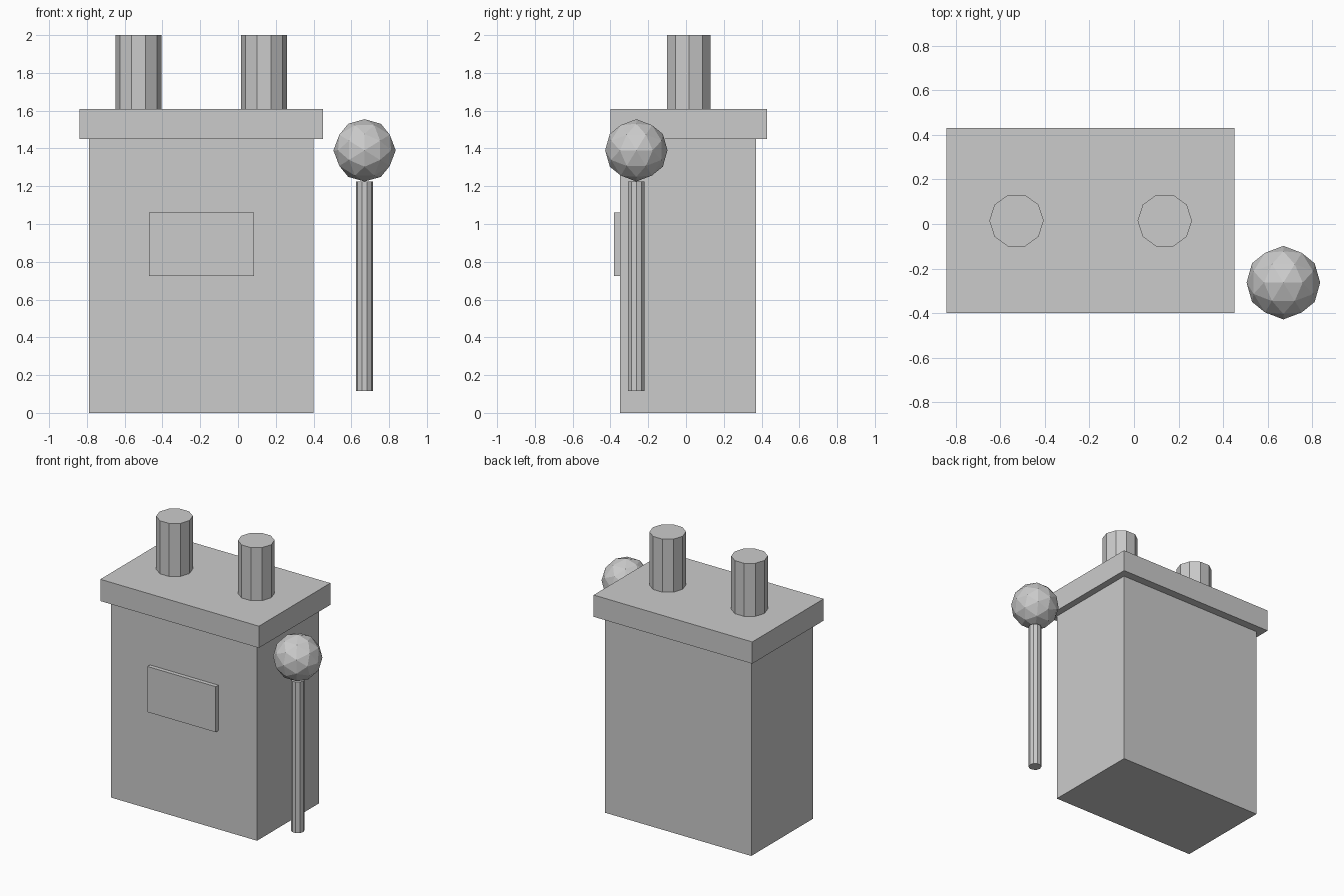
import bpy
from math import atan, radians

if "Cube" in bpy.data.objects:
    bpy.data.objects.remove(bpy.data.objects["Cube"])


def box(name, x0, x1, y0, y1, z0, z1):
    bpy.ops.mesh.primitive_cube_add(
        size=1, location=((x0 + x1) / 2, (y0 + y1) / 2, (z0 + z1) / 2))
    ob = bpy.context.object
    ob.name = name
    ob.scale = (x1 - x0, y1 - y0, z1 - z0)
    bpy.ops.object.transform_apply(location=False, rotation=False, scale=True)


def post(name, x, y, r, z0, z1):
    # ten-sided cylinder with a corner on the x axis
    bpy.ops.mesh.primitive_cylinder_add(
        vertices=10, radius=r, depth=z1 - z0,
        location=(x, y, (z0 + z1) / 2), rotation=(0, 0, radians(90)))
    bpy.context.object.name = name


# Case, lid and front plate
box("case", -0.79, 0.40, -0.35, 0.37, 0, 1.45)
box("lid", -0.84, 0.45, -0.40, 0.43, 1.45, 1.61)
box("front_plate", -0.47, 0.085, -0.38, -0.35, 0.725, 1.06)

# Terminals on the lid
for side, x in (("left", -0.527), ("right", 0.138)):
    post("terminal_" + side, x, 0.015, 0.122, 1.61, 2.0)

# Lever beside the case, with a ball knob
post("lever_rod", 0.67, -0.263, 0.045, 0.115, 1.225)
bpy.ops.mesh.primitive_ico_sphere_add(
    subdivisions=2, radius=0.165, location=(0.67, -0.263, 1.39),
    rotation=(0, -atan(2) / 2, 0))
bpy.context.object.name = "lever_knob"
